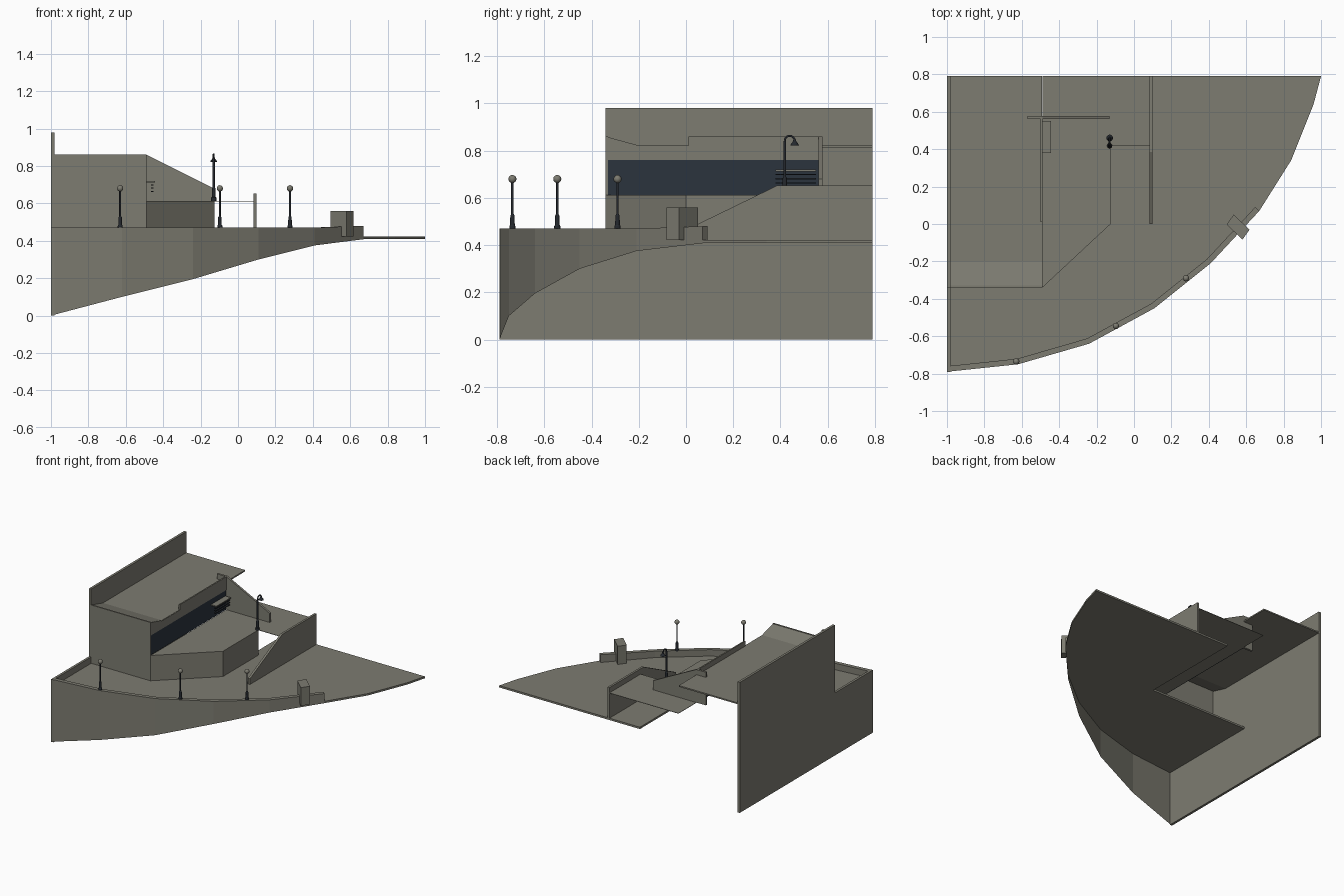
import bpy, bmesh, math
from mathutils import Vector

if "Cube" in bpy.data.objects:
    bpy.data.objects.remove(bpy.data.objects["Cube"])


def material(name, rgb):
    m = bpy.data.materials.new(name)
    m.diffuse_color = (*rgb, 1)
    m.use_nodes = True
    m.node_tree.nodes["Principled BSDF"].inputs["Base Color"].default_value = m.diffuse_color
    return m


CONCRETE = material("warm grey concrete", (0.205, 0.200, 0.165))
GLASS = material("dark blue glass", (0.024, 0.034, 0.048))
IRON = material("dark iron", (0.018, 0.022, 0.028))


def finish(name, bm, mat, smooth=False):
    bmesh.ops.recalc_face_normals(bm, faces=bm.faces)
    me = bpy.data.meshes.new(name)
    bm.to_mesh(me)
    bm.free()
    me.materials.append(mat)
    ob = bpy.data.objects.new(name, me)
    bpy.context.collection.objects.link(ob)
    if smooth:
        for p in me.polygons:
            p.use_smooth = True
    return ob


def prism(name, pts, axis, start, depth, mat=CONCRETE):
    """Extrude a flat outline along x, y or z."""
    bm = bmesh.new()
    place = {'x': lambda a, b: (start, a, b),
             'y': lambda a, b: (a, start, b),
             'z': lambda a, b: (a, b, start)}[axis]
    face = bm.faces.new([bm.verts.new(place(*p)) for p in pts])
    out = bmesh.ops.extrude_face_region(bm, geom=[face])
    move = Vector([depth if axis == c else 0 for c in 'xyz'])
    bmesh.ops.translate(bm, vec=move,
                        verts=[v for v in out['geom'] if isinstance(v, bmesh.types.BMVert)])
    return finish(name, bm, mat)


def rect(a0, a1, b0, b1):
    return [(a0, b0), (a1, b0), (a1, b1), (a0, b1)]


def lathe(name, x, y, profile, mat, n=12):
    """Turn a radius/height profile around a vertical axis."""
    bm = bmesh.new()
    rings = [[bm.verts.new((x + r * math.cos(i * math.tau / n),
                            y + r * math.sin(i * math.tau / n), z)) for i in range(n)]
             for r, z in profile]
    for lo, hi in zip(rings, rings[1:]):
        for i in range(n):
            bm.faces.new((lo[i], lo[(i + 1) % n], hi[(i + 1) % n], hi[i]))
    bm.faces.new(rings[0])
    bm.faces.new(rings[-1])
    return finish(name, bm, mat)


def ball(name, x, y, z, r, mat):
    bm = bmesh.new()
    bmesh.ops.create_uvsphere(bm, u_segments=14, v_segments=8, radius=r)
    bmesh.ops.translate(bm, verts=bm.verts, vec=(x, y, z))
    return finish(name, bm, mat, True)


FLOOR = 0.422
DECK = 0.612
# outer curve of the plaza: x, y, lower edge of the retaining wall
curve = [(-1, -.79, .0), (-.62, -.75, .10), (-.24, -.64, .195), (.11, -.45, .30),
         (.41, -.21, .375), (.67, .07, .43)]
tip = [(.84, .34), (.96, .64), (1, .79)]

# plaza floor with an open corner behind the building
prism("plaza_floor", [(x, y) for x, y, z in curve] + tip +
      [(-.17, .79), (-.17, 0), (-1, 0)], 'z', FLOOR - .014, .014)

# curved retaining wall with a low parapet
bm = bmesh.new()
sections = []
for i, (x, y, z) in enumerate(curve):
    a, b = curve[max(i - 1, 0)], curve[min(i + 1, len(curve) - 1)]
    t = Vector((b[0] - a[0], b[1] - a[1])).normalized()
    ix = -1 if i == 0 else x - t.y * .03
    iy = y + t.x * .03
    top = .48 if i == len(curve) - 1 else .47
    low = min(z, FLOOR - .014)
    sections.append([bm.verts.new(p) for p in
                     ((x, y, low), (x, y, top), (ix, iy, top), (ix, iy, FLOOR - .01))])
for s, t in zip(sections, sections[1:]):
    for k in range(3):
        bm.faces.new((s[k], t[k], t[k + 1], s[k + 1]))
bm.faces.new(sections[-1])
finish("retaining_wall", bm, CONCRETE)

# tall boundary wall along the left side
prism("boundary_wall", [(-.79, 0), (.79, 0), (.79, .98), (-.34, .98), (-.34, .47), (-.79, .47)],
      'x', -1, .018)

# building shell: front wall, upper band, window strip, roof
prism("front_wall", rect(-.99, -.49, FLOOR, .86), 'y', -.34, .01)
prism("upper_band", [(-.34, .76), (.57, .76), (.57, .86), (.01, .86), (.01, .82),
                     (-.2, .82), (-.34, .86)], 'x', -.5, .01)
prism("window_strip", rect(-.335, .565, DECK, .76), 'x', -.498, .006, GLASS)
prism("roof", [(-.34, .86), (-.2, .822), (.79, .822), (.79, .812), (-.2, .812), (-.34, .85)],
      'x', -.99, .497)

# raised terrace and landing with its visible sides
prism("terrace_deck", [(-.49, -.34), (-.125, 0), (-.125, .42), (.09, .42), (.09, .79), (-.49, .79)],
      'z', DECK - .003, .003)
prism("terrace_front", [(-.49, -.34), (-.125, 0), (-.135, .004), (-.49, -.327)],
      'z', FLOOR - .01, DECK - FLOOR + .008)
prism("terrace_side", rect(-.133, -.125, 0, .42), 'z', FLOOR - .01, DECK - FLOOR + .008)

# sloping side walls
prism("stair_wall", [(0, FLOOR), (.79, FLOOR), (.79, .652), (.385, .652), (0, .465)], 'x', .083, .016)
prism("wing_wall", [(-.57, DECK), (-.13, DECK), (-.13, .68), (-.49, .86), (-.57, .86)],
      'y', .562, .016)

# turned block at the end of the parapet
prism("corner_block", [(.58, -.083), (.618, -.03), (.533, .05), (.495, -.003)], 'z', FLOOR, .137)

# small fixture beside the windows
prism("wall_fixture_top", rect(-.49, -.445, .38, .55), 'z', .712, .008, CONCRETE)
for i in range(3):
    prism("wall_fixture_slat", rect(-.465, -.452, .38, .55), 'z', .66 + i * .018, .006, IRON)

# globe lamps along the parapet
for x, y in ((-.63, -.735), (-.097, -.545), (.278, -.29)):
    lathe("globe_lamp_post", x, y, [(.013, .465), (.013, .48), (.010, .485), (.009, .525),
                                    (.005, .532), (.005, .662), (.009, .668)], IRON)
    ball("globe_lamp_head", x, y, .68, .017, CONCRETE)

# hooked lamp on the terrace corner
LX, LY = -.13, .418
lathe("hook_lamp_post", LX, LY, [(.014, DECK), (.014, .63), (.010, .635), (.009, .68),
                                 (.006, .69), (.006, .84)], IRON)
cu = bpy.data.curves.new("hook_lamp_arm", 'CURVE')
cu.dimensions = '3D'
cu.bevel_depth = .005
cu.bevel_resolution = 1
arm = [(LX, LY + .021 - .021 * math.cos(a), .842 + .021 * math.sin(a))
       for a in [math.pi * k / 8 for k in range(9)]]
sp = cu.splines.new('POLY')
sp.points.add(len(arm) - 1)
for p, c in zip(sp.points, arm):
    p.co = (*c, 1)
cu.materials.append(IRON)
bpy.context.collection.objects.link(bpy.data.objects.new("hook_lamp_arm", cu))
lathe("hook_lamp_shade", LX, LY + .042, [(.018, .822), (.016, .828), (.008, .838), (.005, .848)], IRON)
